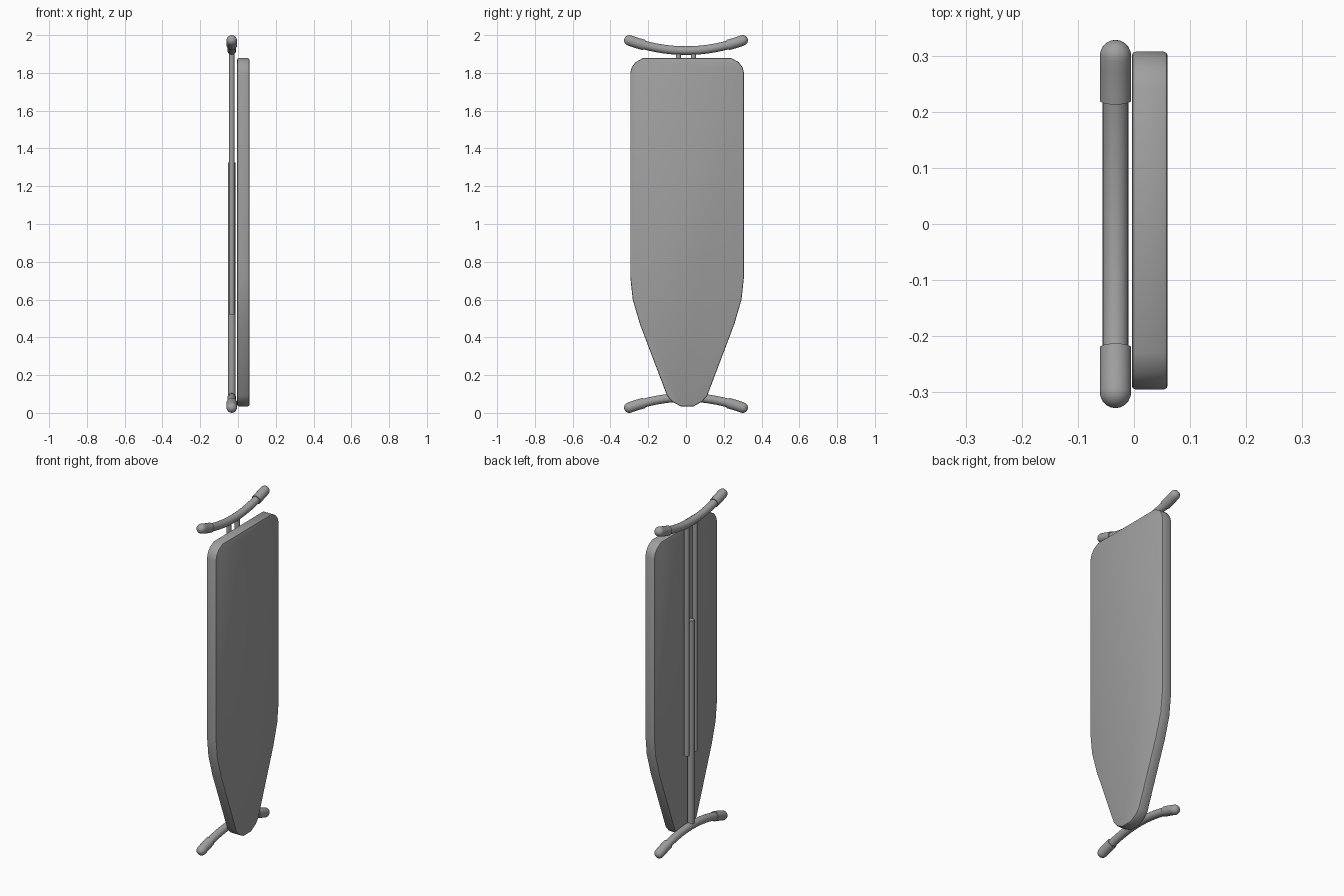
import bpy, bmesh, math
from mathutils import Vector

cube = bpy.data.objects.get("Cube")
if cube:
    bpy.data.objects.remove(cube, do_unlink=True)

grey = bpy.data.materials.new("grey")
grey.use_nodes = True
grey.diffuse_color = (0.35, 0.35, 0.35, 1)
grey.node_tree.nodes["Principled BSDF"].inputs["Base Color"].default_value = grey.diffuse_color

FRAME_X = -0.033


def finish(name, bm, angle=35):
    bmesh.ops.recalc_face_normals(bm, faces=bm.faces)
    mesh = bpy.data.meshes.new(name)
    bm.to_mesh(mesh)
    bm.free()
    mesh.materials.append(grey)
    obj = bpy.data.objects.new(name, mesh)
    bpy.context.collection.objects.link(obj)
    bpy.ops.object.select_all(action='DESELECT')
    obj.select_set(True)
    bpy.context.view_layer.objects.active = obj
    bpy.ops.object.shade_smooth_by_angle(angle=math.radians(angle))
    return obj


def tube(name, rings, sides=20):
    """Tube in the YZ plane; each ring is (centre, tangent, radius)."""
    bm = bmesh.new()
    loops = []
    for centre, tangent, radius in rings:
        side = Vector((1, 0, 0))
        up = tangent.normalized().cross(side)
        turn = [math.tau * i / sides for i in range(sides)]
        loops.append([bm.verts.new(centre + radius * (math.cos(a) * side + math.sin(a) * up))
                      for a in turn])
    for a, b in zip(loops, loops[1:]):
        for i in range(sides):
            j = (i + 1) % sides
            bm.faces.new((a[i], a[j], b[j], b[i]))
    bm.faces.new(loops[0])
    bm.faces.new(loops[-1])
    return finish(name, bm)


def bar(name, y, low, high, radius):
    up = Vector((0, 0, 1))
    tube(name, [(Vector((FRAME_X, y, z)), up, radius) for z in (low, high)])


def arc_ring(y, flip, radius):
    """One ring on the bowed end tube, upright or flipped for the foot."""
    z = 0.918 + 0.6 * y * y
    return Vector((FRAME_X, y, 1 + flip * z)), Vector((0, 1, flip * 1.2 * y)), radius


# Padded board, tapering to a rounded nose
half = [(0.035, 0.035), (0.08, 0.06), (0.106, 0.09), (0.25, 0.47), (0.288, 0.6),
        (0.301, 0.72), (0.301, 1.80), (0.293, 1.83), (0.274, 1.856), (0.235, 1.878)]
outline = half + [(-y, z) for y, z in reversed(half)]
bm = bmesh.new()
face = bm.faces.new([bm.verts.new((-0.004, y + 0.006, z)) for y, z in outline])
extruded = bmesh.ops.extrude_face_region(bm, geom=[face], use_keep_orig=True)
moved = [v for v in extruded["geom"] if isinstance(v, bmesh.types.BMVert)]
bmesh.ops.translate(bm, verts=moved, vec=(0.064, 0, 0))
rims = [e for e in bm.edges if abs(e.verts[0].co.x - e.verts[1].co.x) < 0.001]
bmesh.ops.bevel(bm, geom=rims, offset=0.007, segments=2, profile=0.5, affect='EDGES')
finish("padded_board", bm, 40)

# Bowed end tubes with rounded rubber caps
for part, flip in (("top", 1), ("foot", -1)):
    tube(part + "_tube", [arc_ring(-0.29 + 0.58 * i / 24, flip, 0.023) for i in range(25)])
    for label, s in (("left", 1), ("right", -1)):
        rings = [arc_ring(s * (0.22 + 0.08 * i / 4), flip, 0.028) for i in range(5)]
        end, tangent, r = rings[-1]
        out = s * tangent.normalized()
        for i in range(1, 6):
            a = math.radians(16 * i)
            rings.append((end + out * r * math.sin(a), tangent, r * math.cos(a)))
        tube(f"{part}_cap_{label}", rings)

# Folded legs: a pair of thin rods beside one thicker rod
bar("thin_leg_a", -0.04, 0.52, 1.92, 0.014)
bar("thin_leg_b", 0.04, 0.52, 1.92, 0.014)
bar("centre_leg", 0, 0.08, 1.325, 0.019)
